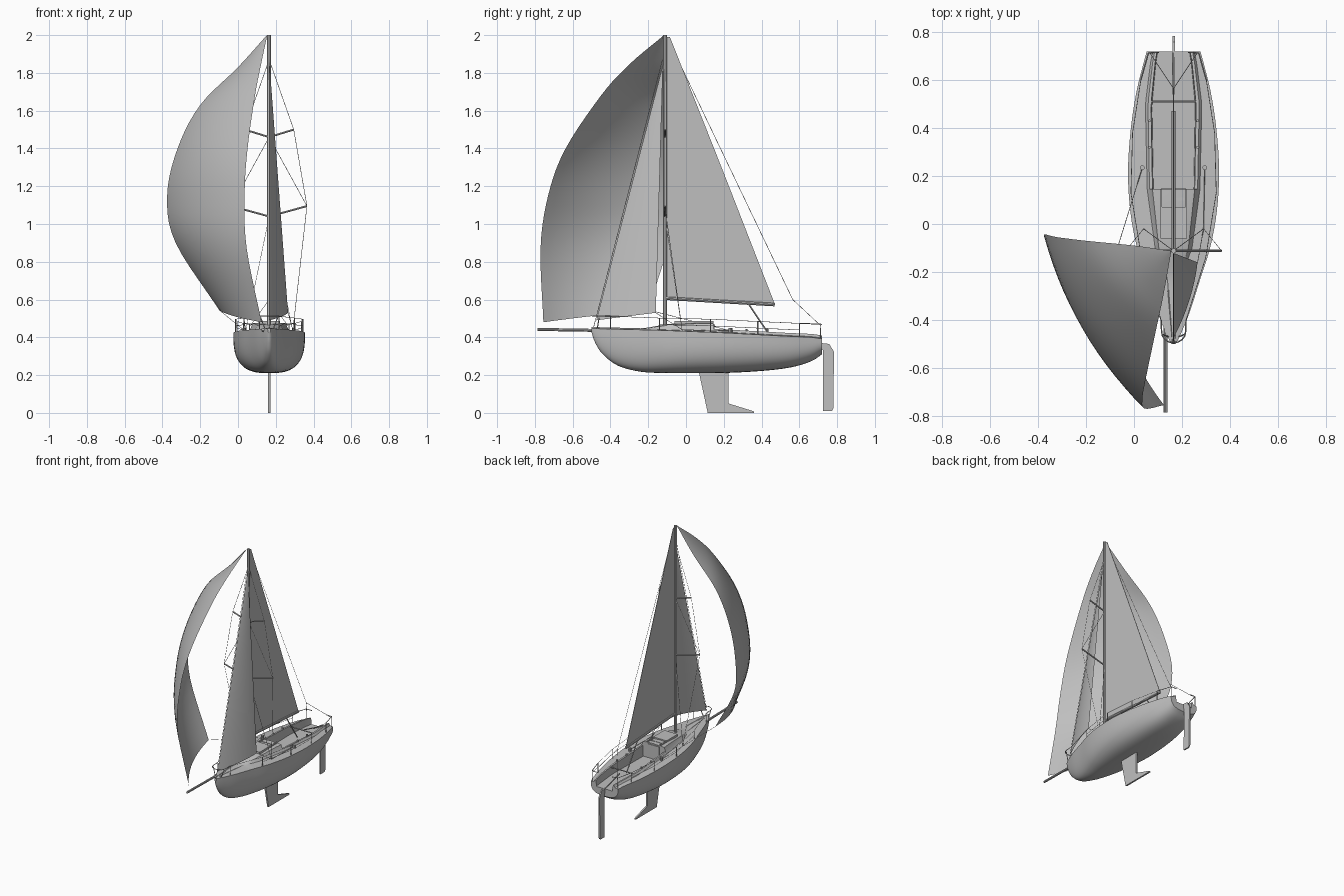
import bpy, bmesh, math
from mathutils import Vector

if "Cube" in bpy.data.objects:
    bpy.data.objects.remove(bpy.data.objects["Cube"], do_unlink=True)

CX = 0.165            # centreline of the boat
MAST_Y = -0.112

grey = bpy.data.materials.new("plain grey")
grey.use_nodes = True
grey.diffuse_color = (0.52, 0.52, 0.52, 1)
grey.node_tree.nodes["Principled BSDF"].inputs["Base Color"].default_value = grey.diffuse_color


def finish(obj, angle=None):
    bpy.ops.object.select_all(action='DESELECT')
    obj.select_set(True)
    bpy.context.view_layer.objects.active = obj
    if obj.type == 'CURVE':
        bpy.ops.object.convert(target='MESH')
        obj = bpy.context.object
    obj.data.materials.clear()
    obj.data.materials.append(grey)
    if angle:
        bpy.ops.object.shade_smooth_by_angle(angle=math.radians(angle))
    return obj


def mesh_object(name, verts, faces, angle=None, mirror=False):
    mesh = bpy.data.meshes.new(name)
    mesh.from_pydata([tuple(v) for v in verts], [], faces)
    bm = bmesh.new()
    bm.from_mesh(mesh)
    if mirror:
        geom = bm.verts[:] + bm.edges[:] + bm.faces[:]
        bmesh.ops.mirror(bm, geom=geom, axis='X', merge_dist=0.0005)
    bmesh.ops.remove_doubles(bm, verts=bm.verts, dist=0.0002)
    bmesh.ops.recalc_face_normals(bm, faces=bm.faces)
    bm.to_mesh(mesh)
    bm.free()
    obj = bpy.data.objects.new(name, mesh)
    bpy.context.collection.objects.link(obj)
    if mirror:
        obj.location.x = CX
    return finish(obj, angle)


def loft(name, rows, angle=None, mirror=False, extra=()):
    n = len(rows[0])
    faces = [(i * n + j, i * n + j + 1, (i + 1) * n + j + 1, (i + 1) * n + j)
             for i in range(len(rows) - 1) for j in range(n - 1)]
    return mesh_object(name, [v for r in rows for v in r], faces + list(extra), angle, mirror)


def spline(points, steps):
    """Smooth curve through the points, any dimension."""
    pts = [Vector(p) for p in points]
    pts = [2 * pts[0] - pts[1]] + pts + [2 * pts[-1] - pts[-2]]
    out = []
    for i in range(1, len(pts) - 2):
        a, b, c, d = pts[i - 1:i + 3]
        for k in range(steps):
            t = k / steps
            out.append(0.5 * (2 * b + (c - a) * t + (2 * a - 5 * b + 4 * c - d) * t * t
                              + (3 * b - a - 3 * c + d) * t ** 3))
    return out + [pts[-2]]


def table(y, rows):
    """Linear lookup of the row at y."""
    for a, b in zip(rows, rows[1:]):
        if y <= b[0]:
            t = max(0, (y - a[0]) / (b[0] - a[0]))
            return [p + (q - p) * t for p, q in zip(a, b)]
    return list(rows[-1])


def tube(name, paths, radius):
    curve = bpy.data.curves.new(name, 'CURVE')
    curve.dimensions = '3D'
    curve.bevel_depth = radius
    curve.bevel_resolution = 2 if radius > 0.003 else 0
    curve.use_fill_caps = True
    for path in paths:
        s = curve.splines.new('POLY')
        s.points.add(len(path) - 1)
        for p, co in zip(s.points, path):
            p.co = (*co, 1)
    obj = bpy.data.objects.new(name, curve)
    bpy.context.collection.objects.link(obj)
    return finish(obj, 40)


def box(name, x, y, z, sx, sy, sz):
    bpy.ops.mesh.primitive_cube_add(size=1, location=(x, y, z))
    obj = bpy.context.object
    obj.name = name
    obj.scale = (sx, sy, sz)
    return finish(obj)


def plate(name, outline, thick):
    """Side profile (y, z) extruded across the centreline."""
    n = len(outline)
    verts = [(CX + s * thick / 2, y, z) for s in (-1, 1) for y, z in outline]
    faces = [tuple(range(n)), tuple(range(n, 2 * n))]
    faces += [(i, (i + 1) % n, n + (i + 1) % n, n + i) for i in range(n)]
    return mesh_object(name, verts, faces)


# Hull: y, half beam, keel height, sheer height
stations = spline([(-.5, .008, .425, .446), (-.48, .02, .37, .446), (-.44, .038, .31, .445),
                   (-.36, .07, .25, .443), (-.24, .108, .218, .44), (-.1, .152, .211, .436),
                   (.05, .18, .21, .43), (.22, .19, .212, .423), (.4, .178, .222, .413),
                   (.55, .155, .24, .405), (.66, .128, .272, .4), (.72, .112, .31, .392)], 4)


def hull_section(y, beam, keel, sheer, n=14):
    power = 2 / min(2.9, 2.1 + (y + .5) * 2)
    pts = []
    for i in range(n + 1):
        a = math.pi / 2 * i / n
        pts.append((beam * math.sin(a) ** power, y, sheer - (sheer - keel) * math.cos(a) ** power))
    return pts


# Deck: cabin or cockpit half width, cabin roof height
inner = [(-.5, .005), (-.22, .03), (-.1, .07), (.145, .1), (.5, .107), (.72, .082)]
roof = [(-.24, .441), (-.1, .466), (.08, .476), (.15, .476)]
BULKHEAD = .145
FLOOR = .365


def deck_section(row, cockpit):
    y, beam, keel, sheer = row
    w = min(table(y, inner)[1], beam * .7)
    z = sheer + .004
    prof = [(beam, sheer), (w * 1.1, z)]
    if cockpit:
        prof += [(w, z + .014), (w * .88, z + .014), (w * .84, FLOOR), (0, FLOOR)]
    else:
        top = max(z, table(y, roof)[1])
        prof += [(w, z + (top - z) * .3), (w * .88, top - .002), (w * .8, top), (0, top + .004)]
    return [(x, y, h) for x, h in prof]


hull_rows = [hull_section(*r) for r in stations]
loft("hull", hull_rows, 40, True)
split = table(BULKHEAD, stations)
deck_rows = [deck_section(r, False) for r in stations if r[0] < BULKHEAD]
deck_rows += [deck_section(split, False), deck_section(split, True)]
deck_rows += [deck_section(r, True) for r in stations if r[0] > BULKHEAD]
loft("deck_and_cockpit", deck_rows, 25, True)
transom = hull_rows[-1] + deck_rows[-1][1:]
mesh_object("transom", transom, [tuple(range(len(transom)))], None, True)
bow = hull_rows[0]
mesh_object("stem", bow + [(0, bow[-1][1], bow[-1][2])], [tuple(range(len(bow) + 1))], None, True)

# Cabin top fittings
box("sliding_hatch", CX, .005, .479, .11, .13, .016)
box("companionway_step", CX, .105, .478, .09, .012, .008)
box("washboard", CX, BULKHEAD + .003, .42, .1, .006, .1)
for side, s in (("left", 1), ("right", -1)):
    box(side + "_hatch_rail", CX + s * .053, .105, .479, .008, .08, .014)
    tube(side + "_winch", [[(CX + s * .13, .235, .42), (CX + s * .13, .235, .45)]], .01)
    tube(side + "_cockpit_winch", [[(CX + s * .1, y, .42), (CX + s * .1, y, .445)]
                                   for y in (.32, .43)], .006)

# Keel and rudder
plate("fin_keel", [(.065, .23), (.225, .23), (.225, .05), (.36, .008), (.36, 0), (.115, 0)], .012)
plate("rudder", [(.724, .01), (.772, .01), (.781, .025), (.783, .325), (.758, .365),
                 (.715, .37), (.715, .345), (.726, .33)], .01)

# Spars
tube("mast", [[(CX, MAST_Y, .45), (CX, MAST_Y, 2)]], .011)
tube("boom", [[(CX, MAST_Y, .607), (CX, .47, .573)]], .009)
tube("bowsprit", [[(.132, -.43, .436), (.132, -.785, .442)]], .008)
tube("spreaders", [[(CX, MAST_Y, z), (CX + s * r, MAST_Y, z + h)] for s in (1, -1)
                   for z, r, h in ((1.04, .2, .055), (1.46, .13, .04))], .005)

# Standing rigging
wires = [[(CX, -.125, 1.87), (CX, -.49, .45)], [(CX, -.1, 1.99), (CX, .565, .6)]]
for s in (1, -1):
    plate_pt = (CX + s * .125, -.02, .435)
    low, high = (CX + s * .2, MAST_Y, 1.095), (CX + s * .13, MAST_Y, 1.5)
    wires += [[(CX, MAST_Y, 1.87), high, low, plate_pt],
              [(CX, MAST_Y, 1.46), low], [(CX, MAST_Y, 1.04), plate_pt],
              [(CX, .565, .6), (CX + s * .1, .715, .46)]]
tube("stays_and_shrouds", wires, .0014)

# Running rigging
tube("mainsheet", [[(CX, .33, .578), (CX, .46, .385)]], .004)
tube("traveller", [[(CX - .105, .51, .42), (CX + .105, .51, .42)]], .004)
tube("tiller", [[(CX, .75, .355), (CX, .54, .41)]], .004)
tube("sheets", [[(-.1, -.2, .545), (CX - .13, .235, .435)],
                [(.265, -.16, .53), (.29, -.02, .44), (CX + .13, .235, .435)]], .0014)

# Guard rails
posts, lines = [], []
for s in (1, -1):
    top = []
    for y, z in ((-.4, .512), (-.14, .502), (.13, .496), (.38, .484), (.6, .474)):
        row = table(y, stations)
        x = CX + s * row[1] * .95
        posts.append([(x, y, row[3]), (x, y, z)])
        top.append((x, y, z))
    lines.append(top)
    lines.append([(x, y, z - .035) for x, y, z in top[1:]])
bow_arc = [(CX + .05 * math.cos(a), -.45 - .045 * math.sin(a), .512)
           for a in [math.pi * i / 8 for i in range(9)]]
posts.append([lines[0][0]] + bow_arc + [lines[2][0]])
for s, k in ((1, 0), (-1, 2)):
    corner = (CX + s * .105, .713, .47)
    posts += [[lines[k][-1], corner, (CX + s * .105, .713, .39)],
              [corner, (CX + s * .06, .717, .468)],
              [(CX + s * .045, -.46, .505), (CX + s * .022, -.47, .445)]]
tube("stanchions_and_pulpits", posts, .003)
tube("lifelines", lines, .0014)


# Sails
def sail(name, luff, leech, belly, steps, cols=14):
    rows = []
    for a, b in zip(spline(luff, steps), spline(leech, steps)):
        row = []
        for j in range(cols + 1):
            t = j / cols
            row.append(a.lerp(b, t) + Vector(belly) * (4 * t * (1 - t) * (b - a).length))
        rows.append(row)
    return loft(name, rows, 60)


plate("mainsail", [(-.1, 1.99), (-.085, 1.99), (.2, 1.27), (.468, .582), (-.1, .615)], .003)
sail("jib", [(CX, -.12, 1.85), (CX, -.475, .49)],
     [(CX + .002, -.122, 1.85), (.265, -.16, .53)], (.045, -.01, 0), 12)
sail("spinnaker",
     [(.155, -.116, 2), (.122, -.3, 1.845), (.09, -.45, 1.68), (.05, -.64, 1.395),
      (.035, -.73, 1.15), (.046, -.77, .87), (.125, -.755, .48)],
     [(.153, -.112, 2), (0, -.09, 1.83), (-.2, -.07, 1.63), (-.32, -.055, 1.4),
      (-.375, -.045, 1.15), (-.33, -.09, .9), (-.1, -.2, .545)], (-.058, -.036, 0), 5)
